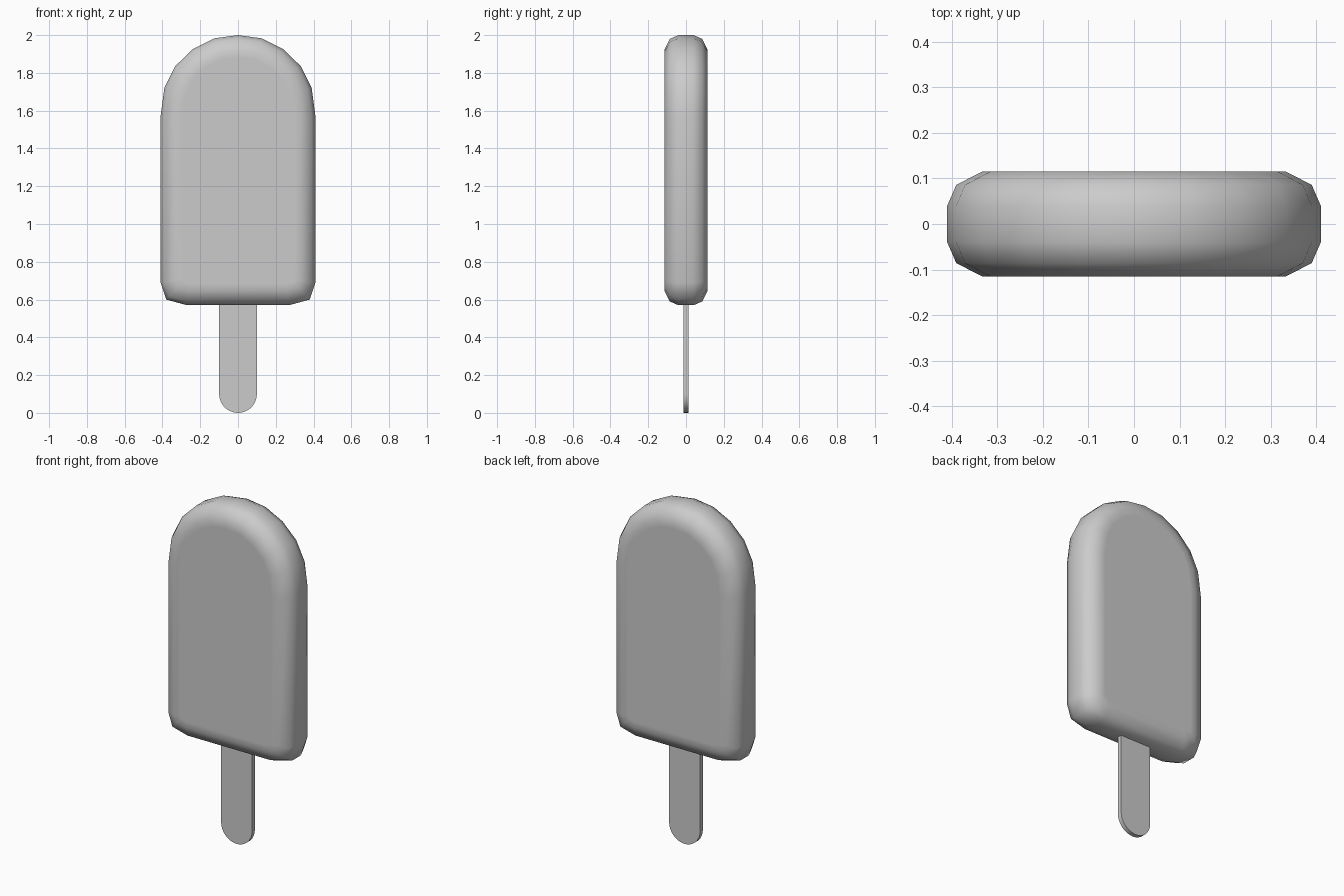
import bpy, bmesh, math
from mathutils import Vector

if "Cube" in bpy.data.objects:
    bpy.data.objects.remove(bpy.data.objects["Cube"])


def inset(outline, d):
    """Offset a counter-clockwise closed outline inward by d."""
    out, n = [], len(outline)
    for i, p in enumerate(outline):
        a = (p - outline[i - 1]).normalized()
        b = (outline[(i + 1) % n] - p).normalized()
        na, nb = Vector((-a.y, a.x)), Vector((-b.y, b.x))
        m = (na + nb).normalized()
        out.append(p + m * d / m.dot(na))
    return out


def loft(name, outline, sections, angle):
    """Stack inset copies of an XZ outline along y and cap both ends."""
    bm = bmesh.new()
    rings = [[bm.verts.new((p.x, y, p.y)) for p in inset(outline, d)]
             for y, d in sections]
    n = len(outline)
    for r, s in zip(rings, rings[1:]):
        for i in range(n):
            j = (i + 1) % n
            bm.faces.new((r[i], r[j], s[j], s[i]))
    bm.faces.new(rings[0])
    bm.faces.new(rings[-1])
    bmesh.ops.recalc_face_normals(bm, faces=bm.faces)
    me = bpy.data.meshes.new(name)
    bm.to_mesh(me)
    bm.free()
    ob = bpy.data.objects.new(name, me)
    bpy.context.collection.objects.link(ob)
    bpy.ops.object.select_all(action='DESELECT')
    ob.select_set(True)
    bpy.context.view_layer.objects.active = ob
    bpy.ops.object.shade_smooth_by_angle(angle=math.radians(angle))
    return ob


# Ice body: rounded arch outline with softened front and back edges
half = [(0.27, 0.57), (0.38, 0.60), (0.41, 0.69), (0.41, 1.57), (0.39, 1.72),
        (0.333, 1.835), (0.24, 1.925), (0.125, 1.983)]
arch = ([Vector(p) for p in half] + [Vector((0, 2.0))]
        + [Vector((-x, z)) for x, z in reversed(half)])
edge = [(0.04, 0), (0.086, 0.02), (0.115, 0.077), (0.115, 0.115)]
loft("ice_body", arch, [(-y, d) for y, d in reversed(edge)] + edge, 60)

# Flat stick with a round lower end, its top buried in the ice
arc = [math.pi + math.pi * i / 16 for i in range(17)]
stick = ([Vector((0.1 * math.cos(a), 0.1 + 0.1 * math.sin(a))) for a in arc]
         + [Vector((0.1, 0.75)), Vector((-0.1, 0.75))])
loft("stick", stick, [(-0.013, 0), (0.013, 0)], 30)
